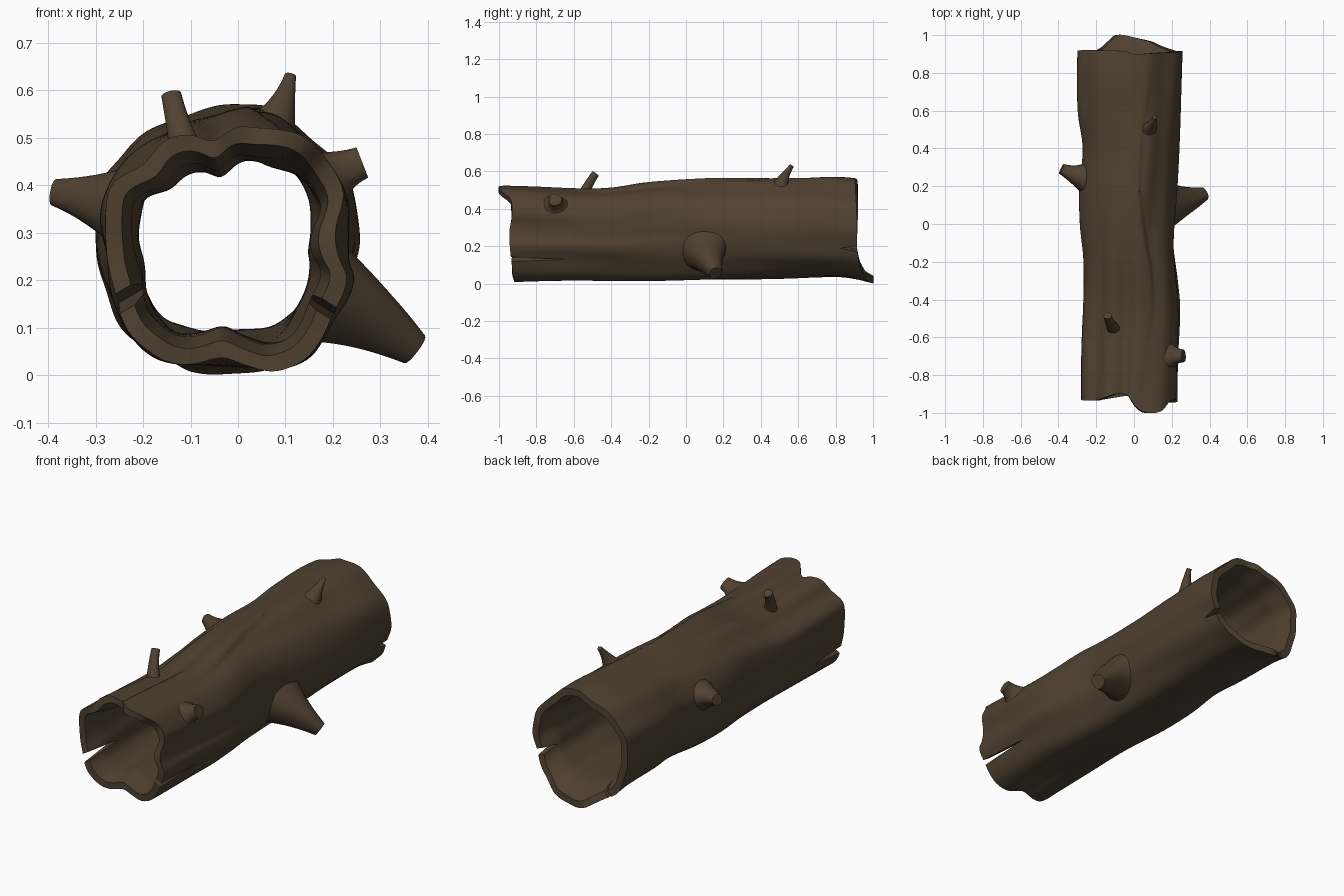
import bpy, bmesh, math
from mathutils import Vector

if "Cube" in bpy.data.objects:
    bpy.data.objects.remove(bpy.data.objects["Cube"])

bark = bpy.data.materials.new("bark")
bark.diffuse_color = (0.08, 0.053, 0.031, 1)
bark.use_nodes = True
bark.node_tree.nodes["Principled BSDF"].inputs["Base Color"].default_value = bark.diffuse_color


def curve(keys, x):
    """Smooth interpolation through sorted (x, value) keys."""
    if x <= keys[0][0]:
        return keys[0][1]
    if x >= keys[-1][0]:
        return keys[-1][1]
    i = next(k for k in range(len(keys) - 1) if x <= keys[k + 1][0])

    def slope(k):
        a, b = keys[max(k - 1, 0)], keys[min(k + 1, len(keys) - 1)]
        return (b[1] - a[1]) / (b[0] - a[0])
    (x0, v0), (x1, v1) = keys[i], keys[i + 1]
    h = x1 - x0
    t = (x - x0) / h
    return (v0 * (1 + 2 * t) * (1 - t) ** 2 + v1 * t * t * (3 - 2 * t)
            + slope(i) * h * t * (1 - t) ** 2 - slope(i + 1) * h * t * t * (1 - t))


def cyclic(keys):
    """Repeat angle keys so they wrap round the full turn."""
    keys = sorted(keys)
    return [(a - 360, v) for a, v in keys[-3:]] + keys + [(a + 360, v) for a, v in keys[:3]]


def polar(points, x0, x1, z0, z1):
    """Outline points to angle/radius keys, normalised to their box."""
    out = []
    for x, z in points:
        u, v = (2 * x - x0 - x1) / (x1 - x0), (2 * z - z0 - z1) / (z1 - z0)
        out.append((math.degrees(math.atan2(v, u)) % 360, math.hypot(u, v)))
    return cyclic(out)


# Cross-sections at the two ends
FRONT = polar([(.22, .39), (.212, .32), (.22, .25), (.232, .21), (.2, .13), (.17, .08), (.13, .03),
               (.08, .01), (.02, .025), (-.03, .04), (-.1, .035), (-.17, .045), (-.22, .08),
               (-.25, .13), (-.27, .25), (-.28, .35), (-.265, .405), (-.2, .45), (-.15, .49),
               (-.1, .503), (-.05, .492), (0, .52), (.05, .522), (.1, .513), (.15, .49), (.19, .45)],
              -.285, .225, .01, .52)
BACK = polar([(.255, .3), (.245, .4), (.2, .47), (.13, .535), (.06, .58), (0, .585), (-.08, .57),
              (-.16, .545), (-.25, .47), (-.295, .4), (-.31, .3), (-.29, .2), (-.25, .1), (-.18, .04),
              (-.07, .01), (.04, .015), (.12, .04), (.2, .11), (.24, .2)], -.31, .255, .01, .585)

# Silhouette edges along the length
LEFT = [(-1, -.285), (-.6, -.28), (-.2, -.268), (0, -.285), (.2, -.29), (.4, -.275), (.6, -.3), (1, -.305)]
RIGHT = [(-1, .22), (-.7, .23), (-.45, .24), (-.3, .23), (-.1, .212), (.2, .225), (.6, .245), (1, .253)]
TOP = [(-1, .525), (-.85, .518), (-.55, .5), (-.4, .505), (-.2, .535), (.1, .55), (.6, .562), (.8, .57), (1, .553)]
BOTTOM = [(-1, 0), (-.6, .014), (-.2, .004), (.2, .018), (.5, .03), (.8, .036), (.9, .025), (1, .002)]

# Ragged rims: end position by angle
RIM_F = cyclic([(0, -.945), (25, -.93), (40, -.94), (52, -.99), (68, -1), (80, -.97), (92, -.905),
                (105, -.9), (120, -.92), (140, -.935), (180, -.925), (230, -.93), (270, -.91), (310, -.925)])
RIM_B = cyclic([(0, .915), (60, .905), (85, .9), (95, .915), (150, .92), (200, .915), (235, .925),
                (246, .965), (254, .998), (264, 1), (278, .985), (295, .965), (312, .935), (335, .915)])


def surface(deg, y, inset=0):
    deg %= 360
    x0, x1, z0, z1 = (curve(k, y) for k in (LEFT, RIGHT, BOTTOM, TOP))
    t = min(max((y + .9) / 1.5, 0), 1)
    t = t * t * (3 - 2 * t)
    n = curve(FRONT, deg) * (1 - t) + curve(BACK, deg) * t
    a = math.radians(deg)
    # gentle twisting bark lumps and the overlapping ridge on top
    n += .018 * math.sin(5 * a + 5 * y) * math.sin(3.2 * y + 1) + .010 * math.sin(11 * a + 2.5 * y)
    d = deg - (70 + 7 * math.sin(5 * y))
    fade = max(0, 1 - ((y - .1) / .75) ** 2)
    if 0 < d < 40:
        n += .03 * fade * min(d / 3, 1) * (1 - d / 40)
    elif -14 < d <= 0:
        n -= .025 * fade * (1 + d / 14)
    u, v = (x1 - x0) / 2 * n * math.cos(a), (z1 - z0) / 2 * n * math.sin(a)
    k = 1 - inset / math.hypot(u, v)
    return Vector(((x0 + x1) / 2 + u * k, y, max((z0 + z1) / 2 + v * k, 0)))


def make(name, bm):
    bmesh.ops.recalc_face_normals(bm, faces=bm.faces[:])
    me = bpy.data.meshes.new(name)
    bm.to_mesh(me)
    bm.free()
    ob = bpy.data.objects.new(name, me)
    bpy.context.collection.objects.link(ob)
    me.materials.append(bark)
    return ob


def smooth(ob, angle=40):
    bpy.ops.object.select_all(action='DESELECT')
    ob.select_set(True)
    bpy.context.view_layer.objects.active = ob
    bpy.ops.object.shade_smooth_by_angle(angle=math.radians(angle))


# Hollow trunk: inner skin, then outer skin, closed into a tube that thins at its rims
NT, NY = 144, 70
bm = bmesh.new()
rings = []
for inner, steps in ((True, range(NY, -1, -1)), (False, range(NY + 1))):
    for s in steps:
        edge = min(1, min(s, NY - s) / 4)
        inset = .036 + .022 * edge if inner else 0
        ring = []
        for i in range(NT):
            deg = 360 * i / NT
            f, b = curve(RIM_F, deg), curve(RIM_B, deg)
            ring.append(bm.verts.new(surface(deg, f + (b - f) * s / NY, inset)))
        rings.append(ring)
for j, ring in enumerate(rings):
    nxt = rings[(j + 1) % len(rings)]
    for i in range(NT):
        k = (i + 1) % NT
        bm.faces.new((ring[i], ring[k], nxt[k], nxt[i]))
trunk = make("hollow_trunk", bm)

# Splits in the rims: angle, tip y, mouth y, mouth width
for deg, tip, mouth, width in ((-33, -.63, -1.03, .035), (210, -.72, -1.03, .06),
                               (-20, .82, 1.03, .07), (232, .84, 1.03, .035)):
    a = math.radians(deg)
    out, side = Vector((math.cos(a), 0, math.sin(a))), Vector((-math.sin(a), 0, math.cos(a)))
    bm = bmesh.new()
    tri = []
    for r in (.1, .42):
        base = Vector((-.03, 0, .28)) + out * r
        tri.append([bm.verts.new(base + Vector((0, y, 0)) + side * w)
                    for y, w in ((tip, 0), (mouth, width / 2), (mouth, -width / 2))])
    bm.faces.new(tri[0])
    bm.faces.new(tri[1])
    for i in range(3):
        k = (i + 1) % 3
        bm.faces.new((tri[0][i], tri[0][k], tri[1][k], tri[1][i]))
    cutter = make("split_cutter", bm)
    cutter.hide_render = True
    mod = trunk.modifiers.new("split", 'BOOLEAN')
    mod.operation, mod.solver, mod.object = 'DIFFERENCE', 'EXACT', cutter
    bpy.context.view_layer.objects.active = trunk
    bpy.ops.object.modifier_apply(modifier=mod.name)
    bpy.data.objects.remove(cutter)
smooth(trunk)


# Broken branch stubs: each side curves from a wide foot on the bark to a narrow tip
def branch(name, start, end, r0, r1, fat=.15):
    start, end = Vector(start), Vector(end)
    axis = (end - start).normalized()
    p = axis.cross(Vector((0, 1, 0))).normalized()
    q = axis.cross(p)
    bm = bmesh.new()
    N, M = 24, 9
    rings = [[] for _ in range(M + 1)]
    for i in range(N):
        a = 2 * math.pi * i / N
        around = (p * math.cos(a) + q * math.sin(a)) * (1 + .06 * math.sin(3 * a))
        foot = start + around * r0
        x0, x1, z0, z1 = (curve(k, foot.y) for k in (LEFT, RIGHT, BOTTOM, TOP))
        deg = math.degrees(math.atan2((2 * foot.z - z0 - z1) / (z1 - z0), (2 * foot.x - x0 - x1) / (x1 - x0)))
        foot = surface(deg, foot.y, .006)
        bend = start.lerp(end, .4) + around * (r1 + (r0 - r1) * fat)
        tip = end + around * r1
        for s in range(M + 1):
            t = s / M
            rings[s].append(bm.verts.new(foot * (1 - t) ** 2 + bend * 2 * t * (1 - t) + tip * t * t))
    for low, high in zip(rings, rings[1:]):
        for i in range(N):
            k = (i + 1) % N
            bm.faces.new((low[i], low[k], high[k], high[i]))
    bm.faces.new(rings[-1])
    smooth(make(name, bm), 50)


branch("large_right_branch", (.20, .09, .185), (.37, .158, .056), .125, .036, .4)
branch("left_branch", (-.275, .24, .365), (-.385, .29, .385), .085, .028, .25)
branch("top_front_branch", (-.12, -.55, .495), (-.14, -.485, .588), .04, .021, .1)
branch("top_back_branch", (.092, .505, .55), (.11, .565, .63), .05, .012, .2)
branch("right_front_branch", (.19, -.7, .42), (.262, -.7, .448), .07, .034, .1)
